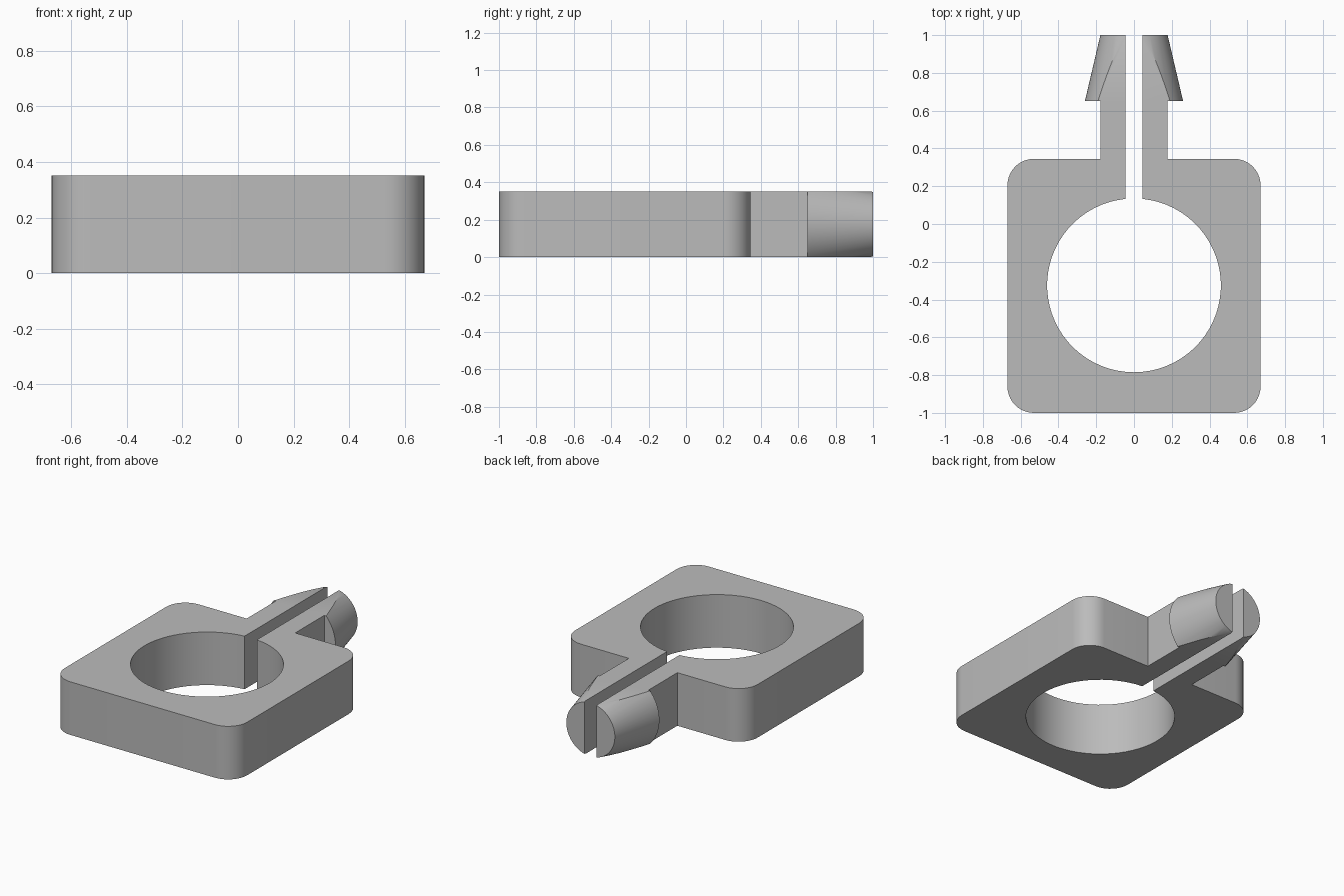
import bpy, bmesh
from math import sin, cos, pi, radians, asin
from mathutils import Matrix, Vector

cube = bpy.data.objects.get("Cube")
if cube:
    bpy.data.objects.remove(cube, do_unlink=True)

HEIGHT = 0.352
HALF_W, FRONT, BACK = 0.67, -1.0, 0.345     # block extents
CORNER = 0.14                               # block corner radius
HOLE_Y, HOLE_R = -0.325, 0.46
SLOT, STEM = 0.045, 0.178                   # half widths
BARB_Y, TIP_Y = 0.65, 1.0
BARB_R, TIP_R = 0.26, 0.178

grey = bpy.data.materials.new("plain grey")
grey.use_nodes = True
colour = (0.5, 0.5, 0.5, 1)
grey.diffuse_color = colour
grey.node_tree.nodes["Principled BSDF"].inputs["Base Color"].default_value = colour


def arc(cx, cy, r, start, end, steps):
    return [(cx + r * cos(start + (end - start) * i / steps),
             cy + r * sin(start + (end - start) * i / steps)) for i in range(steps + 1)]


def finish(name, bm):
    bmesh.ops.recalc_face_normals(bm, faces=bm.faces)
    mesh = bpy.data.meshes.new(name)
    bm.to_mesh(mesh)
    bm.free()
    mesh.materials.append(grey)
    obj = bpy.data.objects.new(name, mesh)
    bpy.context.collection.objects.link(obj)
    bpy.ops.object.select_all(action="DESELECT")
    obj.select_set(True)
    bpy.context.view_layer.objects.active = obj
    bpy.ops.object.shade_smooth_by_angle(angle=radians(30))
    return obj


# Split clamp block with its two stems: right half outline, then mirrored
gap = asin(SLOT / HOLE_R)
half = arc(0, HOLE_Y, HOLE_R, -pi / 2, pi / 2 - gap, 32)
half += [(SLOT, BARB_Y), (STEM, BARB_Y), (STEM, BACK)]
half += arc(HALF_W - CORNER, BACK - CORNER, CORNER, pi / 2, 0, 10)
half += arc(HALF_W - CORNER, FRONT + CORNER, CORNER, 0, -pi / 2, 10)
half += [(0, FRONT)]
bm = bmesh.new()
for side in (1, -1):
    bm.faces.new([bm.verts.new((side * x, y, 0)) for x, y in half])
bmesh.ops.remove_doubles(bm, verts=bm.verts, dist=0.0001)
bmesh.ops.recalc_face_normals(bm, faces=bm.faces)
top = bmesh.ops.extrude_face_region(bm, geom=bm.faces[:])["geom"]
bmesh.ops.translate(bm, vec=(0, 0, HEIGHT),
                    verts=[v for v in top if isinstance(v, bmesh.types.BMVert)])
finish("clamp_block", bm)

# Tapered snap barbs: a cone trimmed flat above, below and along the slot
for name, side in (("left_barb", 1), ("right_barb", -1)):
    bm = bmesh.new()
    place = (Matrix.Translation((0, (BARB_Y + TIP_Y) / 2, HEIGHT / 2))
             @ Matrix.Rotation(-pi / 2, 4, "X"))
    bmesh.ops.create_cone(bm, cap_ends=True, segments=64, radius1=BARB_R,
                          radius2=TIP_R, depth=TIP_Y - BARB_Y, matrix=place)
    for point, normal in (((0, 0, HEIGHT), (0, 0, 1)), ((0, 0, 0), (0, 0, -1)),
                          ((side * SLOT, 0, 0), (-side, 0, 0))):
        bmesh.ops.bisect_plane(bm, geom=bm.verts[:] + bm.edges[:] + bm.faces[:],
                               plane_co=Vector(point), plane_no=Vector(normal),
                               clear_outer=True)
        bmesh.ops.holes_fill(bm, edges=[e for e in bm.edges if e.is_boundary], sides=0)
    finish(name, bm)
